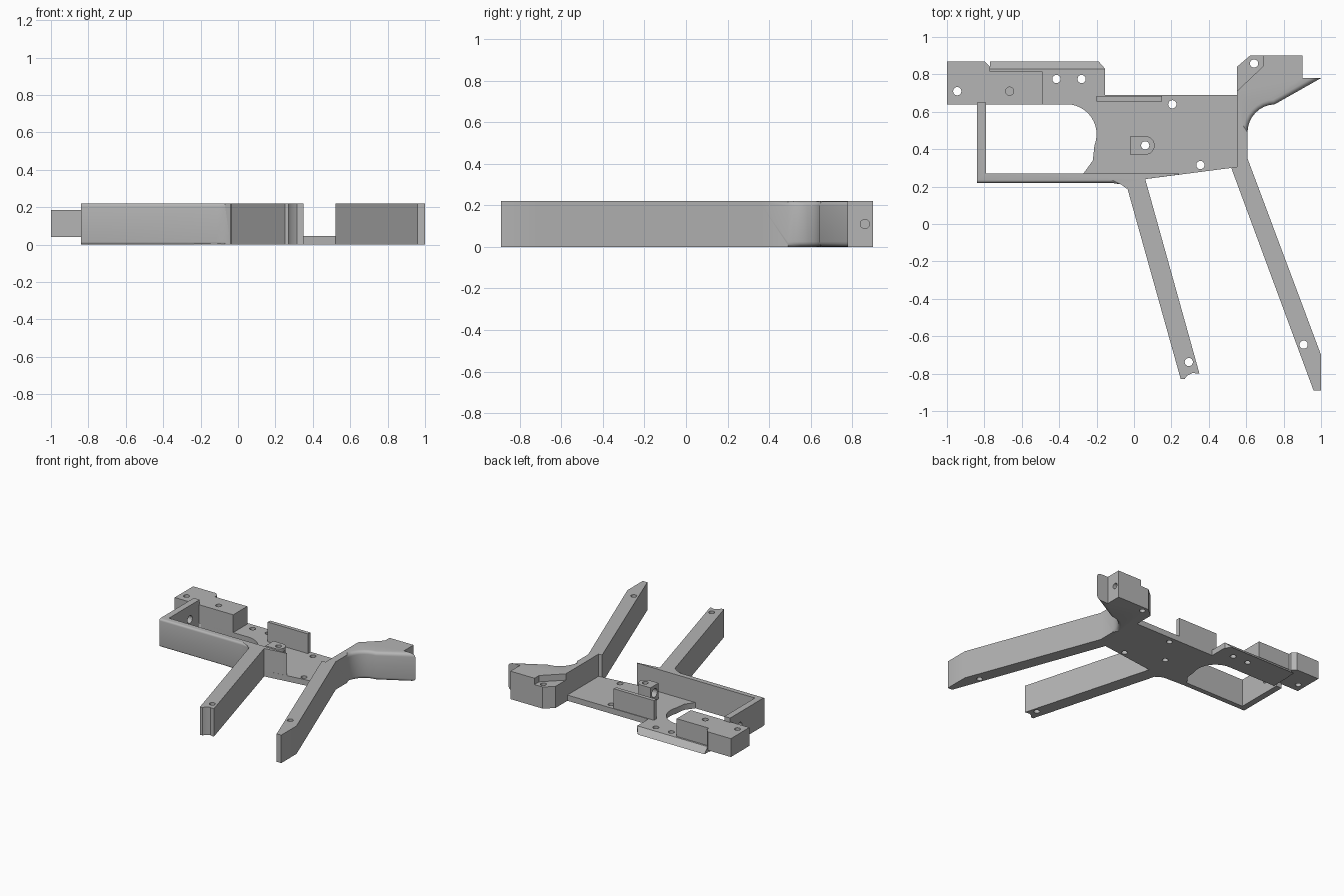
import bpy, bmesh, math
from mathutils import Matrix, Vector

if "Cube" in bpy.data.objects:
    bpy.data.objects.remove(bpy.data.objects["Cube"], do_unlink=True)

H = 0.22       # full thickness
PLATE = 0.045  # web thickness
BLOCK = 0.185  # mounting block top

grey = bpy.data.materials.new("plain grey")
grey.use_nodes = True
grey.diffuse_color = (0.46, 0.46, 0.46, 1)
grey.node_tree.nodes["Principled BSDF"].inputs["Base Color"].default_value = (0.46, 0.46, 0.46, 1)


def finish(name, bm):
    bmesh.ops.recalc_face_normals(bm, faces=bm.faces)
    mesh = bpy.data.meshes.new(name)
    bm.to_mesh(mesh)
    bm.free()
    mesh.materials.append(grey)
    obj = bpy.data.objects.new(name, mesh)
    bpy.context.collection.objects.link(obj)
    return obj


def activate(obj):
    bpy.ops.object.select_all(action='DESELECT')
    obj.select_set(True)
    bpy.context.view_layer.objects.active = obj


def drill(obj, centre, radius=0.022, axis='Z', depth=1.0):
    """Cut a round hole centred on the given point."""
    turn = Matrix.Rotation(math.pi / 2, 4, 'Y') if axis == 'X' else Matrix()
    bm = bmesh.new()
    bmesh.ops.create_cone(bm, cap_ends=True, segments=24, radius1=radius, radius2=radius,
                          depth=depth, matrix=Matrix.Translation(Vector(centre)) @ turn)
    cut(obj, finish("hole_cutter", bm))


def cut(obj, cutter):
    cutter.hide_render = True
    mod = obj.modifiers.new("cut", 'BOOLEAN')
    mod.operation = 'DIFFERENCE'
    mod.solver = 'EXACT'
    mod.object = cutter
    activate(obj)
    bpy.ops.object.modifier_apply(modifier=mod.name)
    bpy.data.objects.remove(cutter, do_unlink=True)


def slab(name, outline, z0, z1, holes=(), soften=None, width=0.025):
    """Extrude an outline; soften(a, b) picks the horizontal edges to round."""
    bm = bmesh.new()
    face = bm.faces.new([bm.verts.new((x, y, z0)) for x, y in outline])
    top = bmesh.ops.extrude_face_region(bm, geom=[face])["geom"]
    bmesh.ops.translate(bm, vec=(0, 0, z1 - z0),
                        verts=[v for v in top if isinstance(v, bmesh.types.BMVert)])
    bmesh.ops.recalc_face_normals(bm, faces=bm.faces)
    if soften:
        picked = [e for e in bm.edges
                  if abs(e.verts[0].co.z - e.verts[1].co.z) < 0.001
                  and soften(e.verts[0].co, e.verts[1].co)]
        bmesh.ops.bevel(bm, geom=picked, offset=width, segments=4, profile=0.5, affect='EDGES')
    obj = finish(name, bm)
    for x, y in holes:
        drill(obj, (x, y, z0))
    return obj


def box(x0, x1, y0, y1):
    return [(x0, y0), (x1, y0), (x1, y1), (x0, y1)]


def arc(cx, cy, rx, ry, start, end, steps):
    angles = [math.radians(start + (end - start) * i / steps) for i in range(steps + 1)]
    return [(cx + rx * math.cos(a), cy + ry * math.sin(a)) for a in angles]


parts = []

# Thin web with the rounded end of the guard opening
web = [(-0.05, 0.22), (0.06, 0.24), (0.56, 0.305), (0.56, 0.69), (-0.155, 0.69), (-0.155, 0.83),
       (-0.77, 0.83), (-0.77, 0.64)]
web += arc(-0.36, 0.48, 0.16, 0.16, 90, -22, 12)
web += [(-0.22, 0.34), (-0.27, 0.27), (-0.27, 0.23)]
parts.append(slab("web_plate", web, 0, PLATE,
                  [(-0.415, 0.775), (-0.28, 0.775), (0.205, 0.64), (0.355, 0.315), (0.06, 0.42)]))

# Sloping outer lip of the web
bm = bmesh.new()
low = [bm.verts.new((x, y, 0)) for x, y in
       [(-0.77, 0.82), (-0.155, 0.82), (-0.155, 0.83), (-0.19, 0.87), (-0.77, 0.87)]]
high = [bm.verts.new((x, y, PLATE)) for x, y in [(-0.77, 0.82), (-0.155, 0.82), (-0.155, 0.83), (-0.77, 0.83)]]
bm.faces.new(low)
bm.faces.new(high)
for ring in ([low[0], low[1], high[1], high[0]], [low[1], low[2], high[2], high[1]],
             [low[2], low[3], high[2]], [low[3], low[4], high[3], high[2]],
             [low[4], low[0], high[0], high[3]]):
    bm.faces.new(ring)
parts.append(finish("web_lip", bm))

# Guard: lower wall and front bar in one L shape
guard = [(-0.84, 0.22), (-0.12, 0.22), (-0.07, 0.212), (-0.04, 0.19), (0.06, 0.24), (0.24, 0.264),
         (0.24, 0.27), (-0.79, 0.27), (-0.79, 0.65), (-0.84, 0.65)]
guard_obj = slab("guard", guard, 0, H,
                 soften=lambda a, b: max(a.y, b.y) < 0.225 and max(a.x, b.x) < -0.06, width=0.015)
drill(guard_obj, (-0.815, 0.53, 0.11), 0.03, 'X', 0.2)
parts.append(guard_obj)

# Front mounting blocks
tip = [(-1, 0.64), (-0.77, 0.64), (-0.77, 0.84), (-0.80, 0.87), (-1, 0.87)]
parts.append(slab("tip_block", tip, 0.04, BLOCK, [(-0.945, 0.71)]))
inner = slab("inner_block", box(-0.775, -0.49, 0.64, 0.815), 0, BLOCK)
tip_hole = (-0.665, 0.71, BLOCK)
drill(inner, tip_hole, depth=0.16)
parts.append(inner)

# Upright tab on the web
parts.append(slab("upright_tab", box(-0.2, 0.15, 0.655, 0.685), 0, 0.2))

# Drilled boss with one round end
boss = slab("boss", [(-0.02, 0.37), *arc(0.06, 0.42, 0.05, 0.05, -90, 90, 12), (-0.02, 0.47)],
            0.01, 0.17, [(0.06, 0.42)])
drill(boss, (0.0, 0.42, 0.11), 0.034, 'X', 0.3)
parts.append(boss)

# Front grip strap with notched end
strap = [(-0.045, 0.225), (0.25, -0.83), (0.27, -0.83), (0.285, -0.81), (0.315, -0.795),
         (0.335, -0.80), (0.35, -0.80), (0.06, 0.24)]
parts.append(slab("front_grip_strap", strap, 0, H, [(0.293, -0.738)]))

# Rear grip strap, tail and rear block
rear = [(0.52, 0.30), (0.96, -0.89), (1, -0.89), (1, -0.70), (0.607, 0.35)]
rear += arc(0.757, 0.49, 0.15, 0.15, 180, 92, 8)
rear += [(1, 0.78), (0.9, 0.78), (0.9, 0.9), (0.62, 0.9), (0.55, 0.84), (0.55, 0.305)]


def under_tail(a, b):
    return (min(a.y, b.y) > 0.48 and min(a.x, b.x) > 0.6 and max(a.y, b.y) < 0.785
            and abs(a.y - b.y) > 0.001)


rear_obj = slab("rear_strap_and_tail", rear, 0, H, [(0.907, -0.645), (0.642, 0.858)], under_tail)
cut(rear_obj, slab("pocket_cutter", [(0.5, 0.663), (0.69, 0.843), (0.69, 1), (0.5, 1)], 0.17, 0.3))
drill(rear_obj, (0.9, 0.86, 0.11), 0.022, 'X', 0.2)
parts.append(rear_obj)

# Smooth the curves and keep the corners crisp
for part in parts:
    activate(part)
    bpy.ops.object.shade_smooth_by_angle(angle=math.radians(30))
